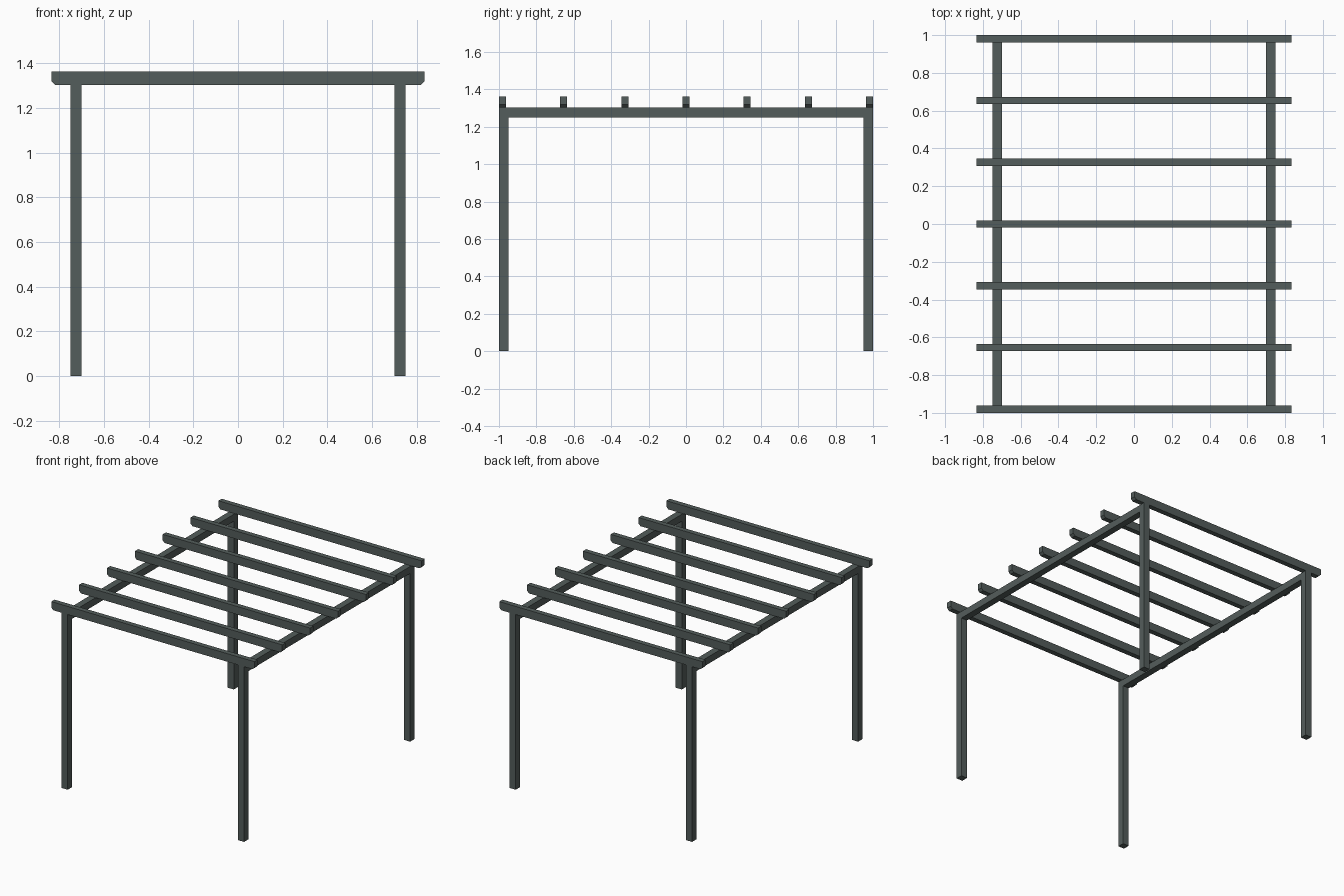
import bpy
import bmesh

if "Cube" in bpy.data.objects:
    bpy.data.objects.remove(bpy.data.objects["Cube"])

# Single painted-metal colour
paint = bpy.data.materials.new("dark grey green")
paint.diffuse_color = (0.088, 0.110, 0.106, 1.0)
paint.use_nodes = True
paint.node_tree.nodes["Principled BSDF"].inputs["Base Color"].default_value = paint.diffuse_color


def extruded(name, profile, axis, lo, hi):
    """Extrude a 2D profile along x, y or z between lo and hi."""
    place = {"x": lambda a, b, t: (t, a, b),
             "y": lambda a, b, t: (a, t, b),
             "z": lambda a, b, t: (a, b, t)}[axis]
    bm = bmesh.new()
    face = bm.faces.new([bm.verts.new(place(a, b, lo)) for a, b in profile])
    ext = bmesh.ops.extrude_face_region(bm, geom=[face])
    verts = [g for g in ext["geom"] if isinstance(g, bmesh.types.BMVert)]
    shift = place(0, 0, hi - lo)
    bmesh.ops.translate(bm, verts=verts, vec=shift)
    bmesh.ops.recalc_face_normals(bm, faces=bm.faces)
    mesh = bpy.data.meshes.new(name)
    bm.to_mesh(mesh)
    bm.free()
    mesh.materials.append(paint)
    obj = bpy.data.objects.new(name, mesh)
    bpy.context.collection.objects.link(obj)
    return obj


def rect(x0, x1, y0, y1):
    return [(x0, y0), (x1, y0), (x1, y1), (x0, y1)]


POST = 0.05
HALF_X, HALF_Y = 0.75, 1.0
BEAM_Z, RAFTER_Z, TOP_Z = 1.25, 1.302, 1.362

for sx, side in ((-1, "left"), (1, "right")):
    x0, x1 = sorted((sx * HALF_X, sx * (HALF_X - POST)))
    # Corner posts
    for sy, end in ((-1, "front"), (1, "back")):
        y0, y1 = sorted((sy * HALF_Y, sy * (HALF_Y - POST)))
        extruded(f"{end}_{side}_post", rect(x0, x1, y0, y1), "z", 0, BEAM_Z)
    # Long side beam resting on the posts
    extruded(f"{side}_beam", rect(x0, x1, BEAM_Z, RAFTER_Z), "y", -HALF_Y, HALF_Y)

# Rafters with clipped lower corners at the overhanging ends
L, C, W = 0.835, 0.016, 0.038
rafter_profile = [(-L, TOP_Z), (-L, RAFTER_Z + C), (-L + C, RAFTER_Z),
                  (L - C, RAFTER_Z), (L, RAFTER_Z + C), (L, TOP_Z)]
for i in range(7):
    y = (i - 3) * (HALF_Y - W / 2) / 3
    extruded(f"rafter_{i + 1}", rafter_profile, "y", y - W / 2, y + W / 2)
